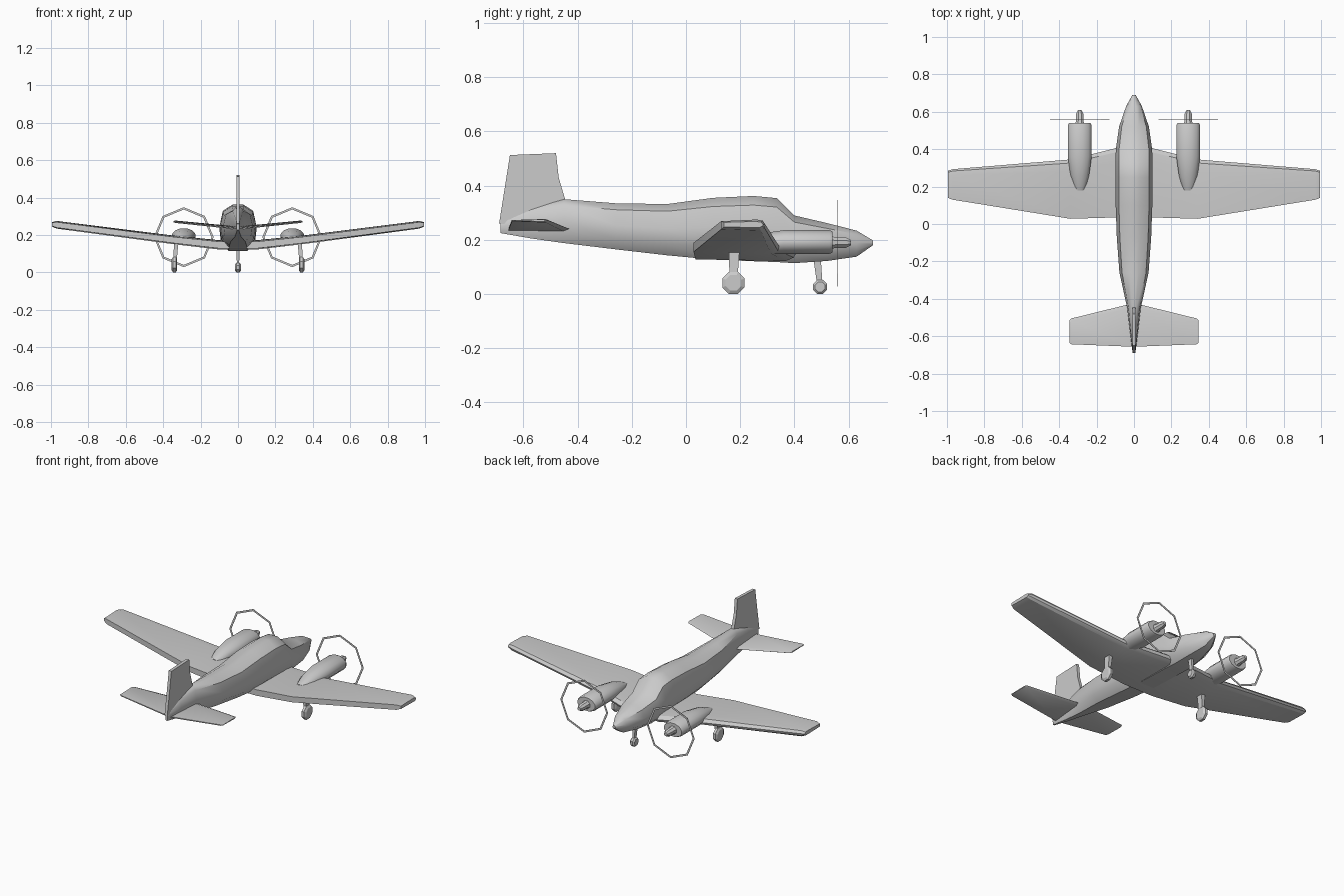
import bpy, bmesh
from math import sin, cos, pi, radians

if "Cube" in bpy.data.objects:
    bpy.data.objects.remove(bpy.data.objects["Cube"])


def finish(name, bm, angle=0):
    bmesh.ops.recalc_face_normals(bm, faces=bm.faces)
    me = bpy.data.meshes.new(name)
    bm.to_mesh(me)
    bm.free()
    ob = bpy.data.objects.new(name, me)
    bpy.context.collection.objects.link(ob)
    if angle:
        bpy.ops.object.select_all(action='DESELECT')
        bpy.context.view_layer.objects.active = ob
        ob.select_set(True)
        bpy.ops.object.shade_smooth_by_angle(angle=radians(angle))
    return ob


def loft(name, rings, angle=0):
    bm = bmesh.new()
    vs = [[bm.verts.new(p) for p in r] for r in rings]
    n = len(vs[0])
    for a, b in zip(vs, vs[1:]):
        for i in range(n):
            bm.faces.new((a[i], a[(i + 1) % n], b[(i + 1) % n], b[i]))
    bm.faces.new(vs[0])
    bm.faces.new(vs[-1])
    return finish(name, bm, angle)


def oval(x, y, z, rx, rz, n=8, turn=0.5):
    return [(x + rx * cos(2 * pi * (i + turn) / n), y,
             z + rz * sin(2 * pi * (i + turn) / n)) for i in range(n)]


# Fuselage: one rounded section scaled along its length (y, half width, bottom, top)
half = [(0.5, 0.0), (0.92, 0.22), (1, 0.52), (0.82, 0.86), (0.3, 1)]
section = half + [(-u, v) for u, v in reversed(half)]
stations = [(0.69, .009, .18, .198), (0.63, .042, .138, .234), (0.52, .080, .122, .262),
            (0.40, .097, .114, .290), (0.335, .099, .118, .354), (0.25, .099, .121, .362),
            (0.10, .098, .127, .355), (-0.07, .092, .143, .332), (-0.26, .078, .165, .335),
            (-0.45, .036, .188, .350), (-0.57, .022, .205, .315), (-0.685, .008, .225, .27)]
loft("fuselage", [[(u * w, y, b + v * (t - b)) for u, v in section]
                  for y, w, b, t in stations], 40)


# Wing and tailplane: slab sections across the span (x, trailing y, leading y, bottom, top)
def span(name, foil, half_span):
    full = [(-s[0],) + s[1:] for s in reversed(half_span)] + half_span
    loft(name, [[(x, y0 + u * (y1 - y0), b + v * (t - b)) for u, v in foil]
                for x, y0, y1, b, t in full], 25)


foil = [(0, .12), (.9, 0), (.98, .25), (1, .55), (.94, .9), (.8, 1), (0, .85)]
span("wing", foil, [(.10, .035, .405, .122, .172), (.34, .028, .345, .150, .196),
                    (.97, .13, .293, .234, .275), (.995, .14, .285, .245, .268)])
span("tailplane", [(0, .3), (.9, 0), (1, .5), (.9, 1), (0, .7)],
     [(.01, -.656, -.425, .230, .246), (.335, -.643, -.505, .264, .277),
      (.345, -.635, -.515, .268, .275)])

# Fin
outline = [(-.69, .26), (-.65, .513), (-.48, .52), (-.47, .43), (-.445, .345), (-.45, .24)]
loft("fin", [[(x, y, z) for y, z in outline] for x in (-.009, .009)])

for side, s in (("left", -1), ("right", 1)):
    cx = s * .29
    # Engine nacelle fading down into the wing (y, half width, centre z, half height)
    cowl = [(.54, .058, .192, .039), (.53, .063, .192, .043), (.36, .064, .192, .043),
            (.26, .050, .184, .036), (.18, .028, .172, .018)]
    loft(side + "_nacelle", [oval(cx, y, z, w * 1.03, h * 1.05, 12) for y, w, z, h in cowl], 40)
    # Spinner
    loft(side + "_spinner", [oval(cx, y, .19, r, r) for y, r in
                             ((.53, .03), (.55, .021), (.59, .021), (.61, .010))], 30)
    # Thin octagonal propeller ring
    bm = bmesh.new()
    rings = [[bm.verts.new(p) for p in oval(cx, y, .188, r, r, 8, 0)]
             for y, r in ((.559, .160), (.561, .160), (.561, .148), (.559, .148))]
    for a, b in zip(rings, rings[1:] + rings[:1]):
        for i in range(8):
            j = (i + 1) % 8
            bm.faces.new((a[i], a[j], b[j], b[i]))
    finish(side + "_propeller_ring", bm)


# Landing gear: octagonal wheel and tapered strut
def gear(name, x, y, r, w, top, lean):
    disc = []
    for dx, k in ((-w, .7), (-w * .5, 1), (w * .5, 1), (w, .7)):
        disc.append([(x + dx, y + k * r * cos(pi * (i + .5) / 4),
                      r * .93 + k * r * sin(pi * (i + .5) / 4)) for i in range(8)])
    loft(name + "_wheel", disc)
    tx, ty, tz, tw = top
    loft(name + "_strut", [[(cx + a * h, cy + b * h, z) for a, b in
                            ((-.6, -1), (.6, -1), (.6, 1), (-.6, 1))]
                           for cx, cy, z, h in ((x + lean, y, r, tw * .7), (tx, ty, tz, tw))])


gear("left_main", -.34, .175, .044, .015, (-.33, .178, .165, .02), .002)
gear("right_main", .34, .175, .044, .015, (.33, .178, .165, .02), -.002)
gear("nose", 0, .495, .028, .015, (0, .483, .14, .014), 0)
